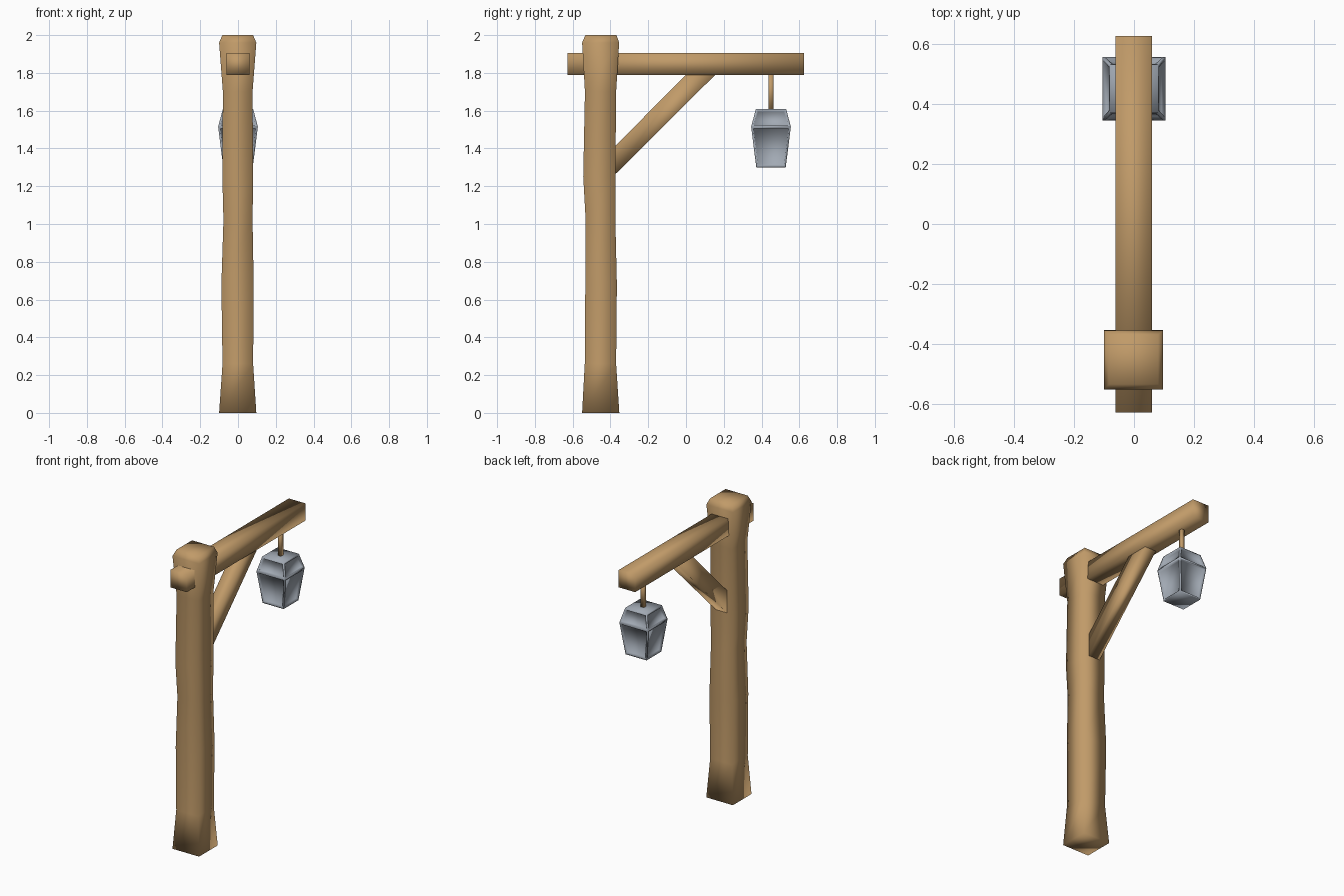
import bpy, bmesh
from mathutils import Vector

if "Cube" in bpy.data.objects:
    bpy.data.objects.remove(bpy.data.objects["Cube"])


def material(name, rgb):
    m = bpy.data.materials.new(name)
    m.diffuse_color = (*rgb, 1)
    m.use_nodes = True
    m.node_tree.nodes["Principled BSDF"].inputs["Base Color"].default_value = m.diffuse_color
    return m


WOOD = material("warm_wood", (0.53, 0.325, 0.14))
METAL = material("grey_metal", (0.36, 0.40, 0.455))


def finish(name, bm, mat):
    bmesh.ops.recalc_face_normals(bm, faces=bm.faces)
    me = bpy.data.meshes.new(name)
    bm.to_mesh(me)
    bm.free()
    me.materials.append(mat)
    for p in me.polygons:
        p.use_smooth = True
    ob = bpy.data.objects.new(name, me)
    bpy.context.collection.objects.link(ob)
    return ob


def loft(rings):
    """Closed skin through rectangular rings (x0, x1, y0, y1, z)."""
    bm = bmesh.new()
    loops = [[bm.verts.new(c) for c in ((x0, y0, z), (x1, y0, z), (x1, y1, z), (x0, y1, z))]
             for x0, x1, y0, y1, z in rings]
    for a, b in zip(loops, loops[1:]):
        for i in range(4):
            j = (i + 1) % 4
            bm.faces.new((a[i], a[j], b[j], b[i]))
    bm.faces.new(loops[0][::-1])
    bm.faces.new(loops[-1])
    bmesh.ops.recalc_face_normals(bm, faces=bm.faces)
    return bm


def extrude_side(points, half):
    """Side profile (y, z) given thickness along x."""
    bm = bmesh.new()
    f = bm.faces.new([bm.verts.new((-half, y, z)) for y, z in points])
    r = bmesh.ops.extrude_face_region(bm, geom=[f])
    verts = [g for g in r["geom"] if isinstance(g, bmesh.types.BMVert)]
    bmesh.ops.translate(bm, verts=verts, vec=Vector((2 * half, 0, 0)))
    return bm


# Post: hand-hewn square timber, flared at foot and head
post = [(-.10, .097, -.55, -.353, 0), (-.082, .08, -.536, -.37, .26),
        (-.088, .083, -.533, -.366, .68), (-.077, .077, -.531, -.374, 1.02),
        (-.083, .08, -.544, -.374, 1.25), (-.08, .077, -.535, -.37, 1.70),
        (-.10, .097, -.55, -.354, 1.96), (-.083, .08, -.533, -.368, 2.0)]
finish("post", loft(post), WOOD)

# Cross beam through the post head
finish("beam", loft([(-.062, .06, -.628, .626, z) for z in (1.79, 1.906)]), WOOD)

# Diagonal brace
finish("brace", extrude_side([(-.378, 1.26), (-.378, 1.41), (.0, 1.79), (.155, 1.79)], .042), WOOD)

# Hanging rod
finish("hanging_rod", loft([(-.012, .012, .438, .462, z) for z in (1.60, 1.80)]), WOOD)

# Lantern: tapered body and roof with recessed panels on all eight sides
bm = loft([(-h, h, .45 - h, .45 + h, z) for h, z in ((.078, 1.30), (.105, 1.515), (.08, 1.61))])
sides = [f for f in bm.faces if abs(f.normal.z) < 0.9]
bmesh.ops.inset_individual(bm, faces=sides, thickness=.014, depth=0)
bmesh.ops.inset_individual(bm, faces=sides, thickness=.004, depth=-.012)
finish("lantern", bm, METAL)
